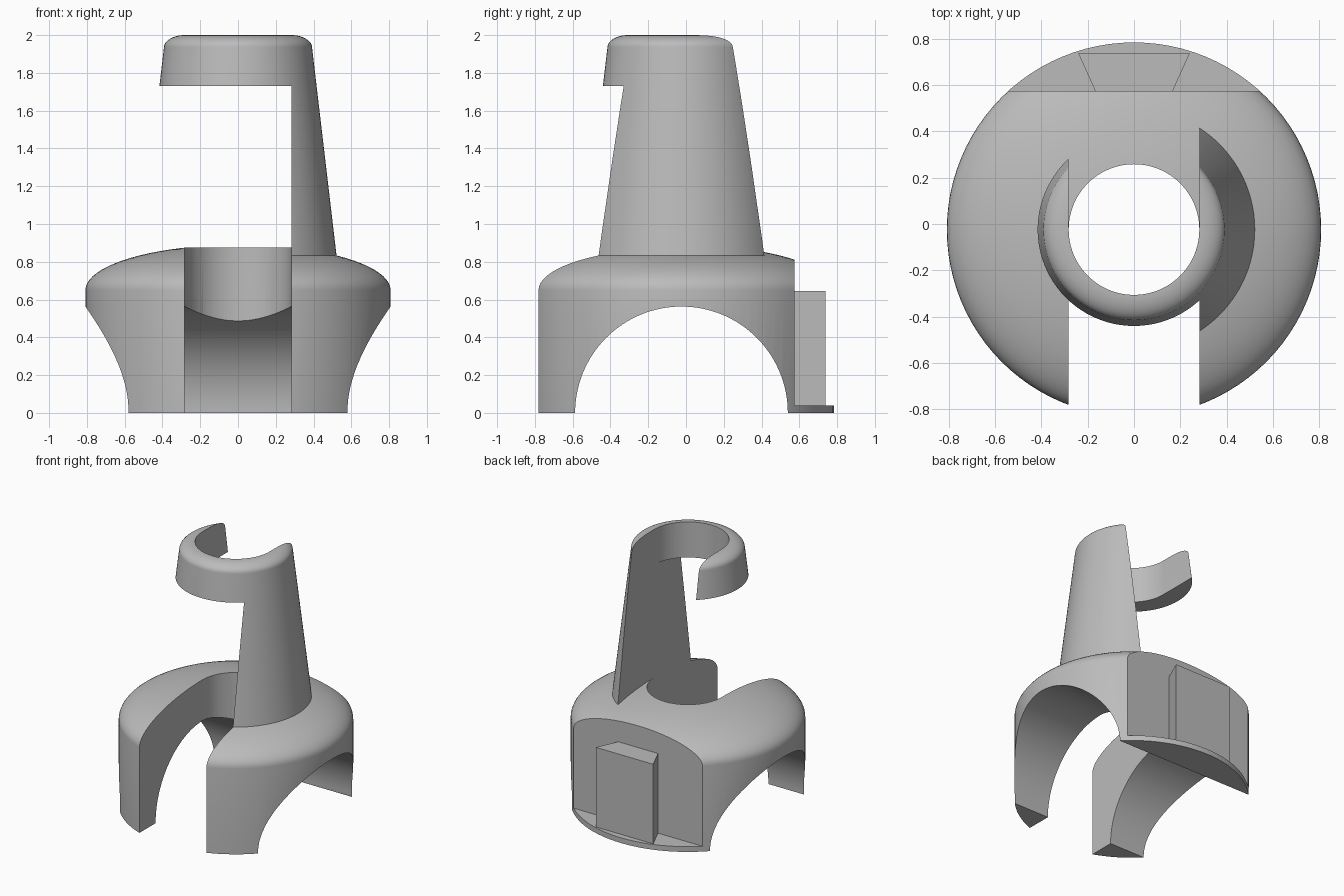
import bpy, bmesh, math
from mathutils import Matrix

cube = bpy.data.objects.get("Cube")
if cube:
    bpy.data.objects.remove(cube, do_unlink=True)

CY = -0.024     # axis of the round parts
R = 0.808       # base radius
HOLE = 0.282    # bore radius and slot half width
FLAT = 0.575    # rear mounting face

grey = bpy.data.materials.new("plain grey")
grey.use_nodes = True
grey.diffuse_color = (0.5, 0.5, 0.5, 1)
grey.node_tree.nodes["Principled BSDF"].inputs["Base Color"].default_value = (0.5, 0.5, 0.5, 1)


def finish(name, bm):
    bmesh.ops.recalc_face_normals(bm, faces=bm.faces)
    mesh = bpy.data.meshes.new(name)
    bm.to_mesh(mesh)
    bm.free()
    mesh.materials.append(grey)
    obj = bpy.data.objects.new(name, mesh)
    bpy.context.collection.objects.link(obj)
    return obj


def lathe(name, profile, steps=96):
    """Solid of revolution; the profile starts and ends on the axis."""
    bm = bmesh.new()
    verts = [bm.verts.new((r, CY, z)) for r, z in profile]
    edges = [bm.edges.new(pair) for pair in zip(verts, verts[1:])]
    bmesh.ops.spin(bm, geom=verts + edges, cent=(0, CY, 0), axis=(0, 0, 1),
                   angle=math.tau, steps=steps, use_duplicate=False)
    bmesh.ops.remove_doubles(bm, verts=bm.verts, dist=1e-5)
    return finish(name, bm)


def prism(name, outline, z0, z1):
    """Outline in x and y, extruded from z0 to z1."""
    bm = bmesh.new()
    face = bm.faces.new([bm.verts.new((x, y, z0)) for x, y in outline])
    top = bmesh.ops.extrude_face_region(bm, geom=[face])["geom"]
    bmesh.ops.translate(bm, vec=(0, 0, z1 - z0),
                        verts=[g for g in top if isinstance(g, bmesh.types.BMVert)])
    return finish(name, bm)


def rect(x0, x1, y0, y1):
    return [(x0, y0), (x1, y0), (x1, y1), (x0, y1)]


def keyhole(side):
    """Half-round bore that runs out as a straight slot towards side * y."""
    arc = [(HOLE * math.cos(i * math.pi / 48), CY - side * HOLE * math.sin(i * math.pi / 48))
           for i in range(49)]
    arc[0], arc[-1] = (HOLE, CY), (-HOLE, CY)
    return arc + [(-HOLE, side * 2), (HOLE, side * 2)]


def cut(obj, cutters):
    for cutter in cutters:
        mod = obj.modifiers.new("cut", "BOOLEAN")
        mod.operation = "DIFFERENCE"
        mod.solver = "EXACT"
        mod.object = cutter
        bpy.ops.object.select_all(action="DESELECT")
        bpy.context.view_layer.objects.active = obj
        obj.select_set(True)
        bpy.ops.object.modifier_apply(modifier=mod.name)
        bpy.data.objects.remove(cutter, do_unlink=True)
    bpy.ops.object.shade_smooth_by_angle(angle=math.radians(25))


# Domed base: straight wall and flattened ellipsoid top
dome = [(R * math.cos(t), 0.65 + 0.24 * math.sin(t))
        for t in (i * math.pi / 40 for i in range(20))]
base = lathe("domed_base", [(0, 0), (R, 0)] + dome + [(0, 0.89)])

# Arched tunnel from side to side
bm = bmesh.new()
bmesh.ops.create_cone(bm, cap_ends=True, segments=128, radius1=0.563, radius2=0.563, depth=4,
                      matrix=Matrix.Translation((0, CY, 0)) @ Matrix.Rotation(math.pi / 2, 4, "Y"))
tunnel = finish("tunnel_cutter", bm)
cut(base, [prism("slot_cutter", keyhole(-1), -1, 3),
           tunnel,
           prism("rear_cutter", rect(-2, 2, FLAT, 2), 0.04, 3)])

# Tapered tower with rounded rim, reduced to a side wall and an open collar
rim = [(HOLE + 0.11 * math.cos(t), 1.935 + 0.065 * math.sin(t))
       for t in (i * math.pi / 20 for i in range(11))]
tower = lathe("tapered_tower", [(0, 0.83), (0.522, 0.83)] + rim + [(0, 2)])
cut(tower, [prism("collar_cutter", keyhole(1), 1.5, 3),
            prism("window_cutter", rect(-2, HOLE, -2, 2), 0, 1.73)])

# Dovetail block on the rear face, standing on the lip
prism("dovetail_block", [(-0.163, FLAT - 0.01), (0.163, FLAT - 0.01), (0.241, 0.738), (-0.241, 0.738)],
      0.035, 0.645)
